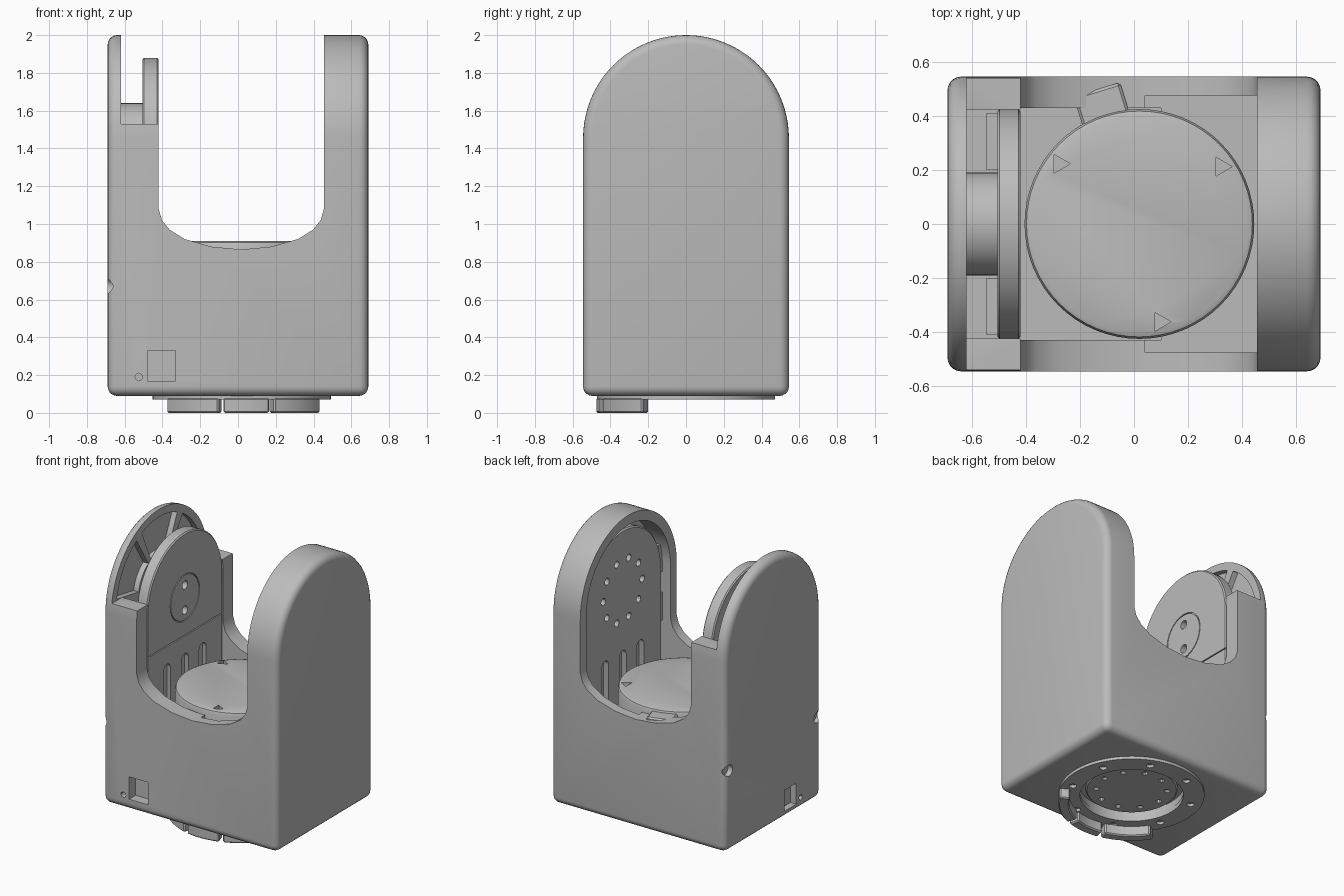
import bpy, bmesh, math
from mathutils import Vector, Matrix

if "Cube" in bpy.data.objects:
    bpy.data.objects.remove(bpy.data.objects["Cube"], do_unlink=True)

grey = bpy.data.materials.new("light grey")
grey.use_nodes = True
grey.diffuse_color = (0.5, 0.5, 0.5, 1)
grey.node_tree.nodes["Principled BSDF"].inputs["Base Color"].default_value = (0.5, 0.5, 0.5, 1)
parts = []


def arc(cx, cy, r, a0=0, a1=360, n=48):
    """Points on an arc; a full circle drops its repeated end point."""
    count = n if a1 - a0 >= 360 else n + 1
    angles = [math.radians(a0 + (a1 - a0) * i / n) for i in range(count)]
    return [(cx + r * math.cos(a), cy + r * math.sin(a)) for a in angles]


def sector(cx, cy, r0, r1, a0, a1):
    return arc(cx, cy, r1, a0, a1, 24) + arc(cx, cy, r0, a0, a1, 24)[::-1]


def arch(r, bottom, cz=1.455):
    return [(-r, bottom), (r, bottom)] + arc(0, cz, r, 0, 180, 40)


def rect(u0, u1, v0, v1):
    return [(u0, v0), (u1, v0), (u1, v1), (u0, v1)]


def prism(name, points, lo, hi, axis, bevel=0, segments=3):
    """Extrude a flat outline from lo to hi along one axis."""
    place = {"X": lambda u, v, w: (w, u, v),
             "Y": lambda u, v, w: (u, w, v),
             "Z": lambda u, v, w: (u, v, w)}[axis]
    bm = bmesh.new()
    face = bm.faces.new([bm.verts.new(place(u, v, lo)) for u, v in points])
    top = bmesh.ops.extrude_face_region(bm, geom=[face])["geom"]
    shift = Vector(place(0, 0, hi - lo))
    bmesh.ops.translate(bm, vec=shift, verts=[g for g in top if isinstance(g, bmesh.types.BMVert)])
    bmesh.ops.recalc_face_normals(bm, faces=bm.faces)
    if bevel:
        sharp = [e for e in bm.edges if e.calc_face_angle() > 0.6]
        bmesh.ops.bevel(bm, geom=sharp, offset=bevel, segments=segments,
                        profile=0.5, affect="EDGES")
    mesh = bpy.data.meshes.new(name)
    bm.to_mesh(mesh)
    bm.free()
    mesh.materials.append(grey)
    obj = bpy.data.objects.new(name, mesh)
    bpy.context.collection.objects.link(obj)
    parts.append(obj)
    return obj


def cut(obj, *cutters):
    """Subtract the cutters, then discard them."""
    for c in cutters:
        c.hide_render = True
        mod = obj.modifiers.new("cut", "BOOLEAN")
        mod.operation, mod.solver, mod.object = "DIFFERENCE", "EXACT", c
    bpy.context.view_layer.update()
    graph = bpy.context.evaluated_depsgraph_get()
    mesh = bpy.data.meshes.new_from_object(obj.evaluated_get(graph))
    obj.modifiers.clear()
    obj.data = mesh
    for c in cutters:
        parts.remove(c)
        bpy.data.objects.remove(c, do_unlink=True)


# Outer housing with two arched arms
body = prism("housing", arch(0.545, 0.09), -0.69, 0.69, "X", 0.05, 5)
mid = 0.0175
half = [(0.4375, 1.08), (0.42, 1.02), (0.38, 0.97), (0.3, 0.92), (0.16, 0.88)]
cradle = ([(mid - x, z) for x, z in half] + [(mid, 0.865)]
          + [(mid + x, z) for x, z in half[::-1]])
cradle = [(mid - 0.4375, 2.2)] + cradle + [(mid + 0.4375, 2.2)]
cut(body,
    prism("cradle", cradle, -1, 1, "Y"),
    prism("right_cavity", arch(0.43, 0.25), -0.62, 0.1, "X"),
    prism("left_cavity", arch(0.475, 0.26), 0.04, 0.6, "X"),
    prism("right_arm_top", rect(-0.62, -0.3, 1.53, 2.3), -1, 1, "Y"))

# Pockets between the ribs of the right arm
cut(body, *[prism("pocket", sector(0, 1.455, 0.24, 0.49, a, a + 48), -0.66, -0.58, "X")
            for a in (10, 66, 122)])

# Connector windows, screw holes and bottom recess
cut(body,
    prism("front_window", rect(-0.48, -0.33, 0.17, 0.33), -0.6, -0.47, "Y"),
    prism("front_pin", arc(-0.525, 0.19, 0.02, n=12), -0.6, -0.5, "Y"),
    prism("side_window", rect(-0.26, -0.13, 0.14, 0.29), -0.75, -0.645, "X"),
    prism("side_pin", arc(-0.31, 0.17, 0.018, n=12), -0.75, -0.65, "X"),
    prism("bottom_recess", arc(0.02, 0, 0.34), 0, 0.15, "Z"),
    *[prism("side_hole", arc(y, 0.67, 0.04, n=16), -0.75, -0.655, "X") for y in (-0.5, 0.5)])

# Finger slots shared by both inner plates
def slots(x0, x1):
    return [prism("slot", [(y - 0.04, 0.6), (y + 0.04, 0.6)] + arc(y, 0.98, 0.04, 0, 180, 8),
                  x0, x1, "X") for y in (-0.2, 0, 0.2)]


# Right bearing plate, with a hub and a seam
bearing = prism("right_bearing_plate", arch(0.425, 0.24), -0.505, -0.42, "X", 0.008, 1)
cut(bearing, *slots(-0.45, -0.4),
    prism("seam", rect(-0.5, 0.5, 1.145, 1.153), -0.43, -0.4, "X"),
    prism("hub_groove", sector(0, 1.42, 0.16, 0.167, 0, 359), -0.43, -0.4, "X"),
    *[prism("hub_hole", arc(0, 1.42 + s * 0.09, 0.03, n=16), -0.46, -0.4, "X") for s in (-1, 1)])
prism("right_axle", arc(0, 1.45, 0.19), -0.63, -0.5, "X")
for s in (-1, 1):
    y0, y1 = sorted((s * 0.2, s * 0.41))
    prism("right_flange", rect(y0, y1, 0.24, 1.5), -0.545, -0.5, "X")

# Left drive plate with a ring of screw holes
drive = prism("left_drive_plate", arch(0.44, 0.25, 1.44), 0.5, 0.61, "X", 0.01, 1)
cut(drive, *slots(0.46, 0.54),
    *[prism("screw_hole", arc(0.22 * math.cos(a), 1.45 + 0.22 * math.sin(a), 0.025, n=12),
            0.46, 0.55, "X") for a in [math.tau * i / 10 for i in range(10)]])
for s in (-1, 1):
    for z in (1.05, 1.4):
        y0, y1 = sorted((s * 0.43, s * 0.48))
        prism("left_clip", rect(y0, y1, z, z + 0.2), 0.52, 0.61, "X")

# Central drum with three surface nicks
drum = prism("drum", arc(0.02, 0, 0.425, n=64), 0.24, 0.91, "Z", 0.025, 2)
cut(drum, *[prism("nick", arc(0.02 + 0.37 * math.cos(math.radians(a)),
                              0.37 * math.sin(math.radians(a)), 0.04, n=3), 0.88, 1, "Z")
            for a in (35, 143, 282)])
clip = prism("drum_clip", rect(-0.09, 0.09, -0.06, 0.06), 0.78, 0.89, "Z", 0.01, 1)
clip.matrix_world = Matrix.Translation((-0.12, 0.44, 0)) @ Matrix.Rotation(0.3, 4, "Z")

# Bottom mounting ring, lip and rotor
ring = prism("mounting_ring", arc(0.02, 0, 0.472, n=64), 0.07, 0.1, "Z")
cut(ring, prism("ring_hole", arc(0.02, 0, 0.335, n=64), 0, 0.2, "Z"),
    *[prism("bolt_hole", arc(0.02 + 0.4 * math.cos(a), 0.4 * math.sin(a), 0.025, n=12),
            0, 0.09, "Z") for a in [math.tau * (i + 0.5) / 8 for i in range(8)]])
for a0, a1 in ((213, 255), (258, 288), (291, 331)):
    prism("mounting_lip", sector(0.02, 0, 0.405, 0.475, a0, a1), 0, 0.08, "Z", 0.008, 1)
rotor = prism("rotor", arc(0.02, 0, 0.3), 0.11, 0.16, "Z", 0.01, 1)
cut(rotor, *[prism("rotor_hole", arc(0.02 + 0.23 * math.cos(a), 0.23 * math.sin(a), 0.02, n=10),
                   0.05, 0.13, "Z") for a in [math.tau * i / 10 for i in range(10)]])

# Smooth the rounded edges
bpy.ops.object.select_all(action="DESELECT")
for p in parts:
    p.select_set(True)
bpy.context.view_layer.objects.active = body
bpy.ops.object.shade_smooth_by_angle(angle=math.radians(30))
